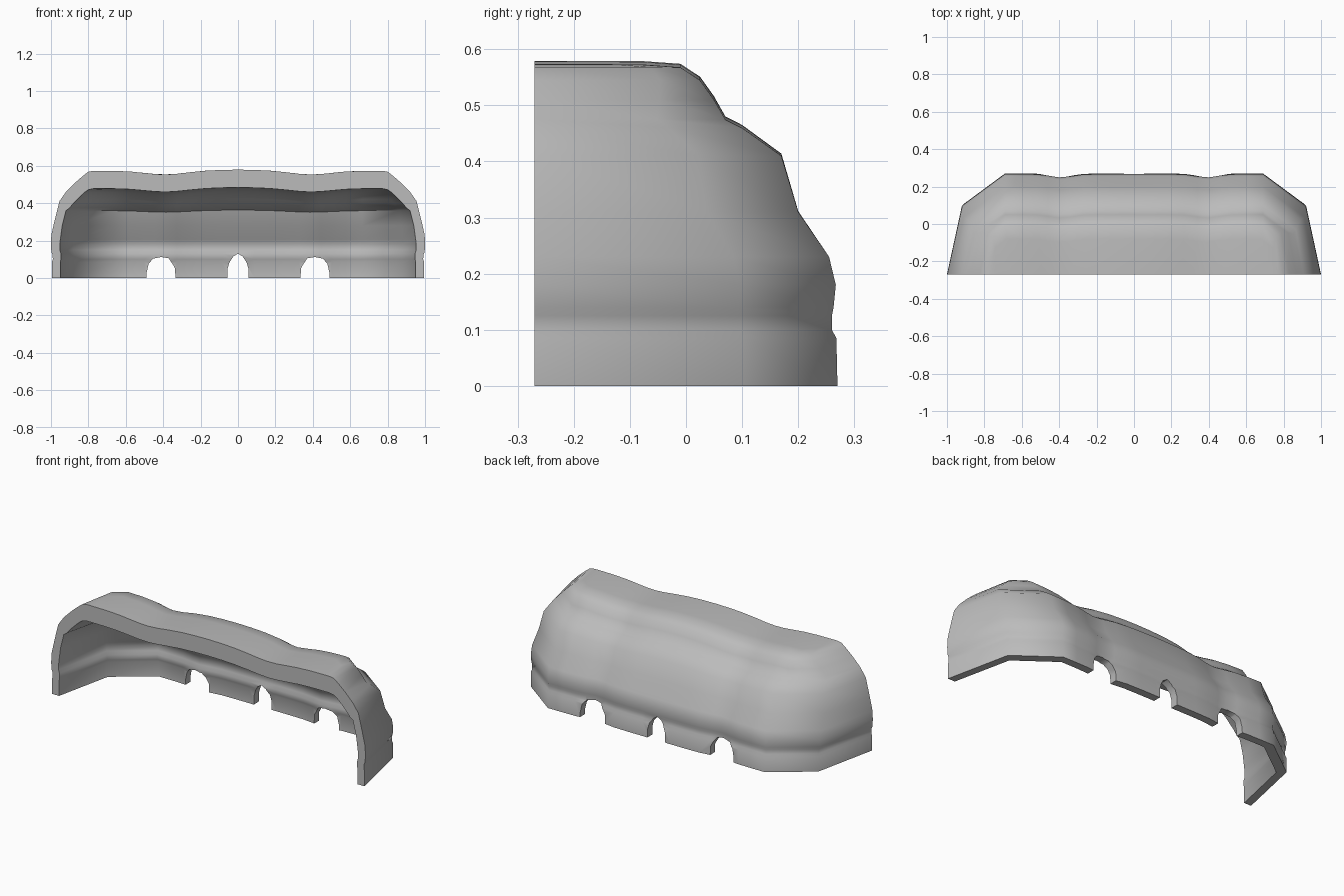
import bpy, bmesh, math

if "Cube" in bpy.data.objects:
    bpy.data.objects.remove(bpy.data.objects["Cube"])

FRONT = -0.27
grey = bpy.data.materials.new("plain grey")
grey.diffuse_color = (0.5, 0.5, 0.5, 1)
grey.use_nodes = True
grey.node_tree.nodes["Principled BSDF"].inputs["Base Color"].default_value = grey.diffuse_color

# Level rows: height, half width at the front, depth of the back wall
OUTER = [(0, .995, .27), (.085, .995, .268), (.10, .99, .26), (.125, .992, .26),
         (.14, .998, .263), (.18, 1, .267), (.23, .998, .255), (.31, .98, .20),
         (.41, .955, .17), (.46, .92, .10), (.475, .905, .07), (.51, .87, .05),
         (.545, .83, .025), (.568, .80, -.01), (.573, .77, -.08), (.573, .74, FRONT)]
INNER = [(0, .95, .225), (.085, .95, .225), (.10, .947, .218), (.13, .947, .213),
         (.15, .953, .222), (.18, .953, .222), (.205, .95, .21), (.28, .94, .165),
         (.36, .92, .135), (.375, .90, .09), (.40, .88, .05), (.42, .86, .03),
         (.44, .84, 0), (.458, .82, -.03), (.472, .80, -.08), (.478, .77, FRONT)]
BACK_X = [.60, .52, .46, .40, .34, .27, .18, .09]


def ripple(x, width):
    return math.exp(-((abs(x) - .39) / width) ** 2)


def outline(z, w, yb, corner_x):
    """Plan outline of one level, left front to right front."""
    corner = min(corner_x, w - .09)
    mid = w - .08 * (yb - FRONT) / .54
    mid_y = max(FRONT, yb - .17 * (mid - corner) / .23)
    half = [(w, FRONT), (mid, mid_y), (corner, yb)]
    half += [(x * corner / .69, yb) for x in BACK_X]
    pts = [(-x, y) for x, y in half] + [(0, yb)] + half[::-1]
    rise = min(1, max(0, (z - .25) / .25))
    out = []
    for i, (x, y) in enumerate(pts):
        dy = dz = 0
        if 2 <= i <= len(pts) - 3:
            dy = -.018 * ripple(x, .08) if yb > FRONT else 0
            dz = rise * (.006 * math.exp(-(x / .2) ** 2) - .02 * ripple(x, .15))
        out.append((x, y + dy, z + dz))
    return out


# Hollow cover: outer and inner skins joined along the floor and front rims
bm = bmesh.new()
skins = []
for rows, corner_x in ((OUTER, .69), (INNER, .665)):
    grid = [[bm.verts.new(p) for p in outline(*r, corner_x)] for r in rows]
    for a, b in zip(grid, grid[1:]):
        for i in range(len(a) - 1):
            bm.faces.new((a[i], a[i + 1], b[i + 1], b[i]))
    border = grid[0] + [r[-1] for r in grid[1:-1]] + grid[-1][::-1]
    border += [r[0] for r in grid[-2:0:-1]]
    skins.append(border)
outer, inner = skins
for i in range(len(outer)):
    j = (i + 1) % len(outer)
    bm.faces.new((outer[i], outer[j], inner[j], inner[i]))
bmesh.ops.remove_doubles(bm, verts=bm.verts, dist=.0005)
bmesh.ops.recalc_face_normals(bm, faces=bm.faces)
mesh = bpy.data.meshes.new("cover_shell")
bm.to_mesh(mesh)
bm.free()
mesh.materials.append(grey)
shell = bpy.data.objects.new("cover_shell", mesh)
bpy.context.collection.objects.link(shell)

# Arched openings along the foot of the back wall
SIDE = [(-.08, -.05), (-.078, .03), (-.068, .075), (-.045, .103), (0, .112),
        (.04, .105), (.06, .075), (.074, .05), (.076, -.05)]
MIDDLE = [(-.058, -.05), (-.056, .05), (-.045, .085), (-.025, .115), (0, .13),
          (.025, .115), (.045, .085), (.056, .05), (.058, -.05)]


def cut_arch(cx, profile, flip=1):
    bm = bmesh.new()
    face = bm.faces.new([bm.verts.new((cx + flip * x, .1, z)) for x, z in profile])
    ext = bmesh.ops.extrude_face_region(bm, geom=[face])
    verts = [v for v in ext["geom"] if isinstance(v, bmesh.types.BMVert)]
    bmesh.ops.translate(bm, verts=verts, vec=(0, .3, 0))
    bmesh.ops.recalc_face_normals(bm, faces=bm.faces)
    me = bpy.data.meshes.new("arch_cutter")
    bm.to_mesh(me)
    bm.free()
    me.materials.append(grey)
    cutter = bpy.data.objects.new("arch_cutter", me)
    cutter.hide_render = True
    bpy.context.collection.objects.link(cutter)
    mod = shell.modifiers.new("arch", "BOOLEAN")
    mod.operation, mod.solver, mod.object = "DIFFERENCE", "EXACT", cutter
    bpy.ops.object.modifier_apply(modifier=mod.name)
    bpy.data.objects.remove(cutter)


bpy.context.view_layer.objects.active = shell
shell.select_set(True)
cut_arch(-.41, SIDE)
cut_arch(0, MIDDLE)
cut_arch(.41, SIDE, -1)
bpy.ops.object.shade_smooth_by_angle(angle=math.radians(48))
